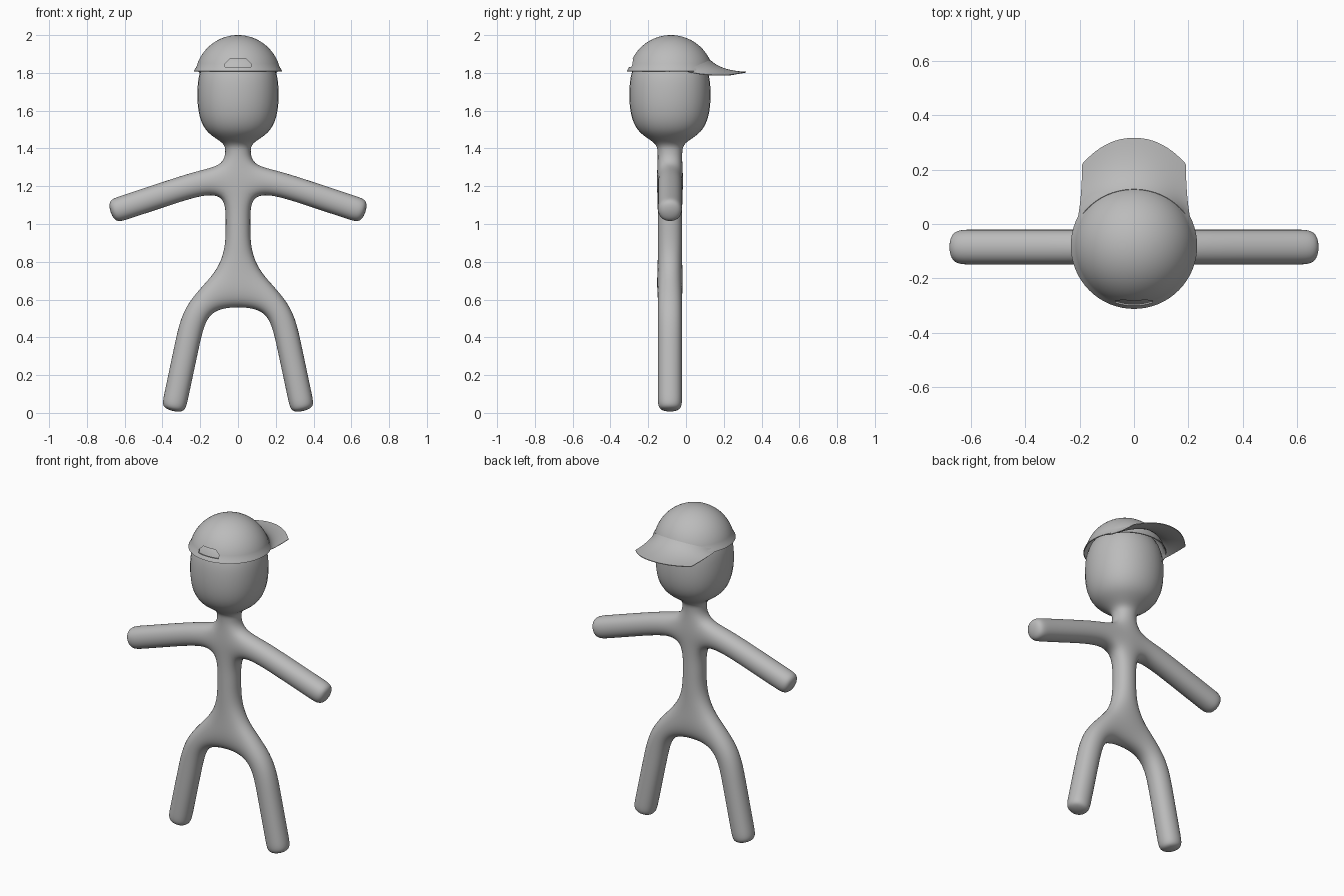
import bpy, bmesh, math
from collections import Counter

if "Cube" in bpy.data.objects:
    bpy.data.objects.remove(bpy.data.objects["Cube"])

CY = -0.085          # depth centre of the figure
H = 0.07             # half thickness of the limb cage

grey = bpy.data.materials.new("plain grey")
grey.diffuse_color = (0.5, 0.5, 0.5, 1)
grey.use_nodes = True
grey.node_tree.nodes["Principled BSDF"].inputs["Base Color"].default_value = grey.diffuse_color


def finish(bm, name, fix_normals=True):
    bmesh.ops.remove_doubles(bm, verts=bm.verts, dist=1e-5)
    if fix_normals:
        bmesh.ops.recalc_face_normals(bm, faces=bm.faces)
    me = bpy.data.meshes.new(name)
    bm.to_mesh(me)
    bm.free()
    ob = bpy.data.objects.new(name, me)
    bpy.context.collection.objects.link(ob)
    me.materials.append(grey)
    return ob


def bake(ob, angle=40):
    # apply modifiers, then smooth shading with sharp edges kept
    dg = bpy.context.evaluated_depsgraph_get()
    me = bpy.data.meshes.new_from_object(ob.evaluated_get(dg))
    ob.modifiers.clear()
    ob.data = me
    bpy.ops.object.select_all(action='DESELECT')
    ob.select_set(True)
    bpy.context.view_layer.objects.active = ob
    bpy.ops.object.shade_smooth_by_angle(angle=math.radians(angle))


def face(bm, pts):
    return bm.faces.new([bm.verts.new(p) for p in pts])


# ---- body: flat plan of quads, thickened, with a head grown from the neck ----
def cross(cx, cz, nx, nz):
    return (cx + nx * H, cz + nz * H), (cx - nx * H, cz - nz * H)


spine = [(0.07, 1.385), (0.085, 1.315), (0.07, 1.145), (0.071, 1.0),
         (0.071, 0.88), (0.115, 0.75), (0.08, 0.553)]
arm = [(spine[1], spine[2])] + [cross(x, z, 0.313, 0.95) for x, z in
                                [(0.2, 1.22), (0.4, 1.154), (0.61, 1.084), (0.68, 1.062)]]
leg = [(spine[5], spine[6]), ((0.295, 0.575), (0.165, 0.51))] + \
      [cross(x, z, 0.977, 0.213) for x, z in [(0.27, 0.36), (0.331, 0.07), (0.345, 0.005)]]

quads = []
for (x1, z1), (x2, z2) in zip(spine, spine[1:]):
    quads.append([(-x1, z1), (x1, z1), (x2, z2), (-x2, z2)])
for limb in (arm, leg):
    for (a, b), (c, d) in zip(limb, limb[1:]):
        for s in (1, -1):
            quads.append([(s * x, z) for x, z in (a, c, d, b)])


def key(a, b):
    return frozenset((round(x, 4), round(z, 4)) for x, z in (a, b))


edges = [(q[i], q[(i + 1) % 4]) for q in quads for i in range(4)]
count = Counter(key(a, b) for a, b in edges)
neck_top = key((-0.07, 1.385), (0.07, 1.385))

bm = bmesh.new()
for q in quads:
    for y in (CY - H, CY + H):
        face(bm, [(x, y, z) for x, z in q])
for a, b in edges:
    if count[key(a, b)] == 1 and key(a, b) != neck_top:
        face(bm, [(a[0], CY - H, a[1]), (b[0], CY - H, b[1]),
                  (b[0], CY + H, b[1]), (a[0], CY + H, a[1])])

# head rings: half size, height
head = [(0.07, 1.385), (0.078, 1.43), (0.185, 1.48), (0.232, 1.58),
        (0.238, 1.72), (0.218, 1.84), (0.13, 1.93)]


def ring(h, z):
    return [(sx * h, CY + sy * h, z) for sx, sy in ((-1, -1), (1, -1), (1, 1), (-1, 1))]


for lo, hi in zip(head, head[1:]):
    p, q = ring(*lo), ring(*hi)
    for i in range(4):
        j = (i + 1) % 4
        face(bm, [p[i], p[j], q[j], q[i]])
face(bm, ring(*head[-1]))
body = finish(bm, "body_and_head")
body.modifiers.new("smooth", 'SUBSURF').levels = 3
bake(body, 80)

# ---- cap dome: revolved shell with a small flared rim ----
DY, DZ, R, SEG = -0.08, 1.772, 0.228, 64
profile = [(0.233, 1.809), (0.228, 1.82)]
a0 = math.asin((1.832 - DZ) / R)
for i in range(16):
    a = a0 + (math.pi / 2 - a0) * i / 16
    profile.append((R * math.cos(a), DZ + R * math.sin(a)))


def spun(r, z, i):
    t = 2 * math.pi * i / SEG
    return (r * math.cos(t), DY + r * math.sin(t), z)


bm = bmesh.new()
for i in range(SEG):
    for lo, hi in zip(profile, profile[1:]):
        face(bm, [spun(*lo, i), spun(*lo, i + 1), spun(*hi, i + 1), spun(*hi, i)])
    face(bm, [spun(*profile[-1], i), spun(*profile[-1], i + 1), (0, DY, DZ + R)])
dome = finish(bm, "cap_dome", False)
shell = dome.modifiers.new("shell", 'SOLIDIFY')
shell.thickness, shell.offset = 0.005, -1

# adjuster opening in the cap
outline = [(-0.068, 1.83), (0.068, 1.83), (0.068, 1.85), (0.042, 1.875),
           (-0.042, 1.875), (-0.068, 1.85)]
bm = bmesh.new()
f = face(bm, [(x, -0.4, z) for x, z in outline])
out = bmesh.ops.extrude_face_region(bm, geom=[f], use_keep_orig=True)
for v in out['geom']:
    if isinstance(v, bmesh.types.BMVert):
        v.co.y = -0.2
cutter = finish(bm, "opening_cutter")
cutter.hide_render = True
cut = dome.modifiers.new("opening", 'BOOLEAN')
cut.operation, cut.object, cut.solver = 'DIFFERENCE', cutter, 'EXACT'
bake(dome, 35)
bpy.data.objects.remove(cutter)

# ---- brim: curved sheet from the dome to the arched outer edge ----
NU, NV = 32, 12


def brim(u, v):
    z0 = 1.811 + 0.055 * (1 - u * u)
    r0 = math.sqrt(R * R - (z0 - DZ) ** 2) - 0.002
    t = math.radians(70) * u
    p0 = (r0 * math.sin(t), DY + r0 * math.cos(t), z0)
    p2 = (0.19 * u, 0.317 - 0.095 * abs(u) ** 2.2, 1.802 - 0.017 * u * u)
    p1 = (0.192 * u, p0[1] + 0.3 * (p2[1] - p0[1]), 1.808 - 0.025 * u * u)
    return tuple((1 - v) ** 2 * a + 2 * v * (1 - v) * b + v * v * c
                 for a, b, c in zip(p0, p1, p2))


bm = bmesh.new()
for i in range(NU):
    for j in range(NV):
        u0, u1 = 2 * i / NU - 1, 2 * (i + 1) / NU - 1
        v0, v1 = j / NV, (j + 1) / NV
        face(bm, [brim(u0, v0), brim(u1, v0), brim(u1, v1), brim(u0, v1)][::-1])
peak = finish(bm, "cap_brim", False)
sheet = peak.modifiers.new("sheet", 'SOLIDIFY')
sheet.thickness, sheet.offset = 0.004, -1
bake(peak, 35)
